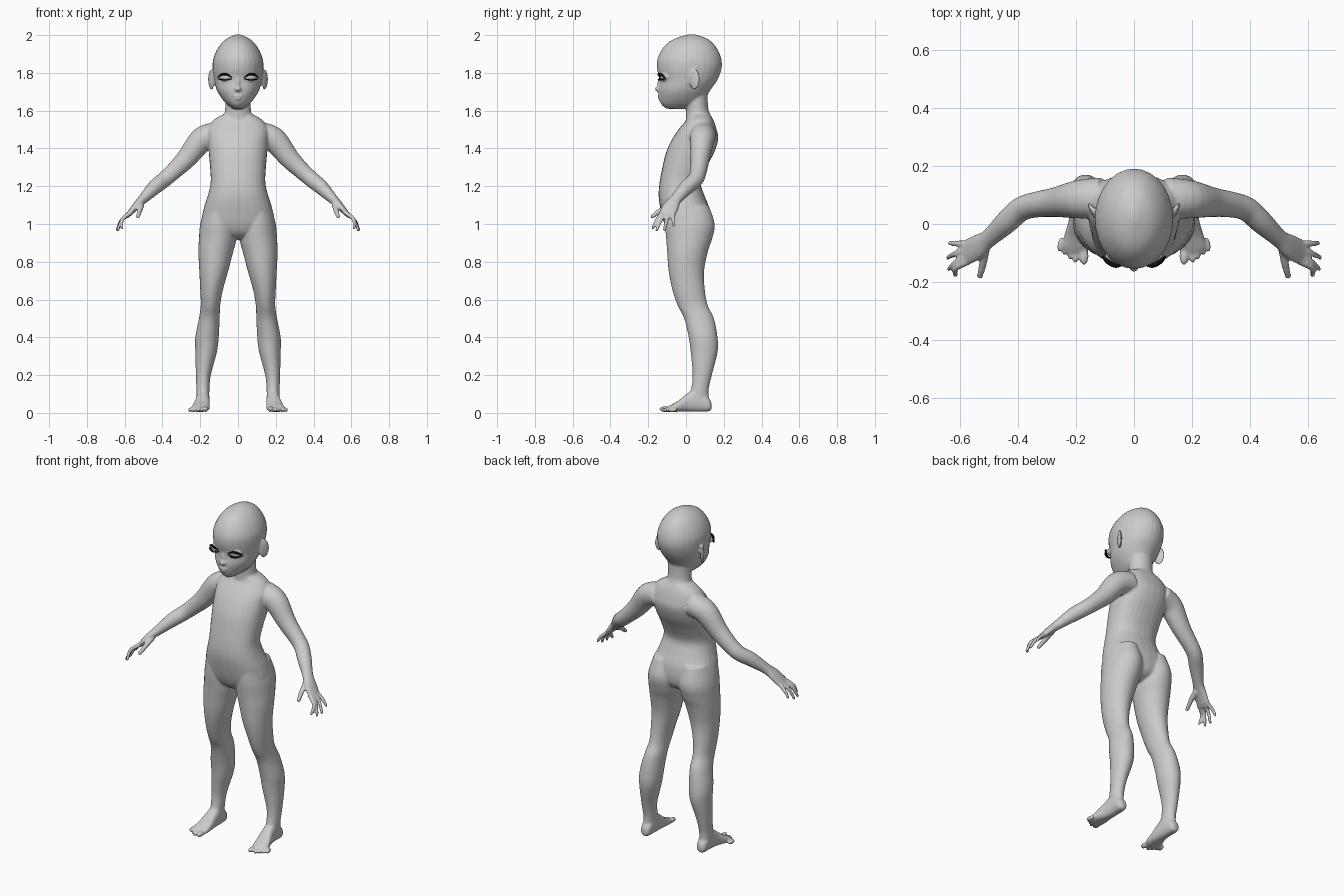
import bpy
import bmesh
import math
from mathutils import Matrix, Vector

SEGMENTS = 28

old_cube = bpy.data.objects.get("Cube")
if old_cube:
    bpy.data.objects.remove(old_cube, do_unlink=True)


def make_material(name, colour, roughness):
    material = bpy.data.materials.new(name)
    material.use_nodes = True
    material.diffuse_color = colour
    shader = material.node_tree.nodes["Principled BSDF"]
    shader.inputs["Base Color"].default_value = colour
    shader.inputs["Roughness"].default_value = roughness
    return material


def smooth_stations(stations, steps=5):
    """Catmull-Rom interpolation through a list of equal-length tuples."""
    padded = [stations[0], *stations, stations[-1]]
    result = []
    for i in range(len(stations) - 1):
        before, start, end, after = padded[i:i + 4]
        for step in range(steps):
            t = step / steps
            result.append([
                b + t * ((c - a) + t * ((a + a - 5 * b + 4 * c - d)
                                        + t * (3 * (b - c) + d - a))) / 2
                for a, b, c, d in zip(before, start, end, after)])
    result.append(list(stations[-1]))
    return result


def skin_rings(bm, rings):
    """Join successive rings of points with quads and close both ends."""
    loops = [[bm.verts.new(point) for point in ring] for ring in rings]
    for lower, upper in zip(loops, loops[1:]):
        for i in range(SEGMENTS):
            j = (i + 1) % SEGMENTS
            bm.faces.new((lower[i], lower[j], upper[j], upper[i]))
    bm.faces.new(loops[0])
    bm.faces.new(loops[-1])


def unit_ring(fullness):
    for i in range(SEGMENTS):
        angle = math.tau * i / SEGMENTS
        u, v = math.cos(angle), math.sin(angle)
        power = 2 / fullness
        yield (math.copysign(abs(u) ** power, u),
               math.copysign(abs(v) ** power, v))


def box_loft(bm, stations, side=1, along_y=False, fullness=2.0):
    """Loft ovals, each given as height, x range and depth range."""
    rings = []
    for level, x0, x1, d0, d1 in smooth_stations(stations):
        ring = []
        for u, v in unit_ring(fullness):
            x = side * ((x0 + x1) + u * (x1 - x0)) / 2
            depth = ((d0 + d1) + v * (d1 - d0)) / 2
            ring.append((x, level, depth) if along_y else (x, depth, level))
        rings.append(ring)
    skin_rings(bm, rings)


def centred_loft(bm, stations, fullness=2.0):
    """Loft ovals centred on the body, given as height, half width, depths."""
    box_loft(bm, [(z, -w, w, front, back) for z, w, front, back in stations],
             fullness=fullness)


def tube(bm, stations, side=1):
    """Loft along a path of x, y, z, breadth, thickness."""
    path = smooth_stations(stations)
    points = [Vector((side * p[0], p[1], p[2])) for p in path]
    rings = []
    for i, (point, station) in enumerate(zip(points, path)):
        tangent = points[min(i + 1, len(points) - 1)] - points[max(i - 1, 0)]
        thick_axis = tangent.cross(Vector((0, 1, 0))).normalized()
        broad_axis = thick_axis.cross(tangent).normalized()
        rings.append([point + broad_axis * u * station[3]
                      + thick_axis * v * station[4]
                      for u, v in unit_ring(2)])
    skin_rings(bm, rings)


def digit(bm, start, bend, tip, radius, side):
    """Finger or thumb with a rounded tip."""
    tube(bm, [(*start, radius * 1.15, radius * 1.15),
              (*bend, radius, radius), (*tip, radius * .8, radius * .8)], side)
    blob(bm, tip, (radius * .85,) * 3, side)


def blob(bm, centre, radii, side=1, turn=0.0):
    place = Matrix.Translation((side * centre[0], centre[1], centre[2]))
    spin = Matrix.Rotation(side * turn, 4, "Z")
    bmesh.ops.create_uvsphere(bm, u_segments=20, v_segments=14, radius=1,
                              matrix=place @ spin @ Matrix.Diagonal((*radii, 1)))


def finish(bm, name, material):
    bmesh.ops.recalc_face_normals(bm, faces=bm.faces[:])
    for face in bm.faces:
        face.smooth = True
    mesh = bpy.data.meshes.new(name)
    bm.to_mesh(mesh)
    bm.free()
    mesh.materials.append(material)
    obj = bpy.data.objects.new(name, mesh)
    bpy.context.collection.objects.link(obj)
    return obj


grey = make_material("plain grey", (.6, .6, .6, 1), .6)
black = make_material("lash black", (.004, .004, .004, 1), .8)
body = bmesh.new()

# Head and neck
centred_loft(body, [
    (1.61, .025, -.105, .03), (1.635, .06, -.132, .08),
    (1.67, .09, -.142, .105), (1.71, .113, -.145, .13),
    (1.76, .126, -.14, .165), (1.82, .134, -.153, .188),
    (1.87, .132, -.152, .188), (1.92, .113, -.13, .17),
    (1.96, .085, -.095, .14), (1.985, .054, -.05, .105),
    (2.003, .012, .01, .05)])
centred_loft(body, [
    (1.5, .085, -.005, .15), (1.56, .077, 0, .138),
    (1.61, .068, 0, .118), (1.7, .07, 0, .115)])

# Nose, lips and brow
blob(body, (0, -.145, 1.715), (.018, .02, .015))
blob(body, (0, -.138, 1.74), (.011, .014, .035))
blob(body, (0, -.14, 1.678), (.026, .011, .006))
blob(body, (0, -.138, 1.663), (.021, .011, .007))

# Torso
centred_loft(body, [
    (1.585, .07, .01, .125), (1.55, .13, 0, .145),
    (1.5, .16, -.04, .162), (1.45, .16, -.073, .17),
    (1.38, .155, -.105, .15), (1.3, .148, -.125, .108),
    (1.22, .145, -.14, .078), (1.15, .16, -.145, .098),
    (1.08, .182, -.135, .125), (1, .19, -.115, .13),
    (.95, .12, -.09, .11), (.92, .04, -.05, .06)], fullness=2.3)

for side in (1, -1):
    # Ears and eyelids
    blob(body, (.141, .045, 1.765), (.01, .032, .055), side, -.5)
    blob(body, (.067, -.118, 1.777), (.036, .018, .018), side, .3)

    # Legs
    box_loft(body, [
        (1.1, .03, .172, -.11, .12), (1, .004, .2, -.112, .152),
        (.92, .008, .207, -.105, .138), (.85, .026, .21, -.1, .115),
        (.75, .052, .205, -.092, .096), (.65, .08, .2, -.072, .1),
        (.57, .094, .197, -.045, .115), (.5, .097, .207, -.01, .148),
        (.4, .102, .226, .014, .167), (.32, .112, .226, .025, .167),
        (.2, .144, .223, .035, .137), (.12, .151, .22, .025, .12),
        (.05, .155, .217, .0, .125)], side)

    # Feet and toes
    box_loft(body, [
        (.135, .17, .2, .02, .05), (.12, .157, .215, .008, .08),
        (.06, .151, .219, .006, .13), (.01, .15, .225, .006, .105),
        (-.04, .149, .24, .006, .065), (-.08, .152, .248, .005, .042),
        (-.1, .165, .235, .008, .03)], side, True, 2.4)
    blob(body, (.172, -.11, .02), (.016, .032, .015), side)
    for i in range(4):
        blob(body, (.2 + .018 * i, -.11 + .013 * i, .016),
             (.0095, .027, .012), side, .15)

    # Arms and palms
    tube(body, [
        (.11, .09, 1.475, .07, .066), (.19, .085, 1.447, .066, .066),
        (.27, .075, 1.35, .051, .054), (.34, .066, 1.28, .044, .045),
        (.39, .05, 1.236, .042, .042), (.44, .005, 1.195, .04, .039),
        (.5, -.05, 1.135, .032, .027), (.535, -.076, 1.1, .042, .021),
        (.575, -.098, 1.055, .044, .014), (.59, -.105, 1.04, .03, .01)], side)

    # Fingers and thumb
    for base_y, tip_x, tip_y, tip_z in (
            (-.128, .614, -.176, .98), (-.108, .636, -.155, .968),
            (-.087, .64, -.115, .97), (-.068, .634, -.066, .993)):
        digit(body, (.567, base_y, 1.06),
              (.612, (base_y + tip_y) / 2, 1.025),
              (tip_x, tip_y, tip_z), .0105, side)
    digit(body, (.51, -.08, 1.105), (.52, -.138, 1.07),
          (.53, -.178, 1.04), .0135, side)

body_object = finish(body, "body", grey)
remesh = body_object.modifiers.new("blend parts", "REMESH")
remesh.mode = "VOXEL"
remesh.voxel_size = .0058
remesh.use_smooth_shade = True
relax = body_object.modifiers.new("soften joins", "SMOOTH")
relax.factor = .5
relax.iterations = 6

# Eyelashes
for side, label in ((1, "left"), (-1, "right")):
    lashes = bmesh.new()
    for height, arch, thickness in ((1.776, .017, .006), (1.769, -.006, .003)):
        tube(lashes, [
            (.032, -.137, height, .003, .002),
            (.062, -.144, height + arch, .007, thickness),
            (.09, -.13, height + arch * .8, .008, thickness),
            (.108, -.112, height, .004, .002)], side)
    finish(lashes, label + "_eyelashes", black)
